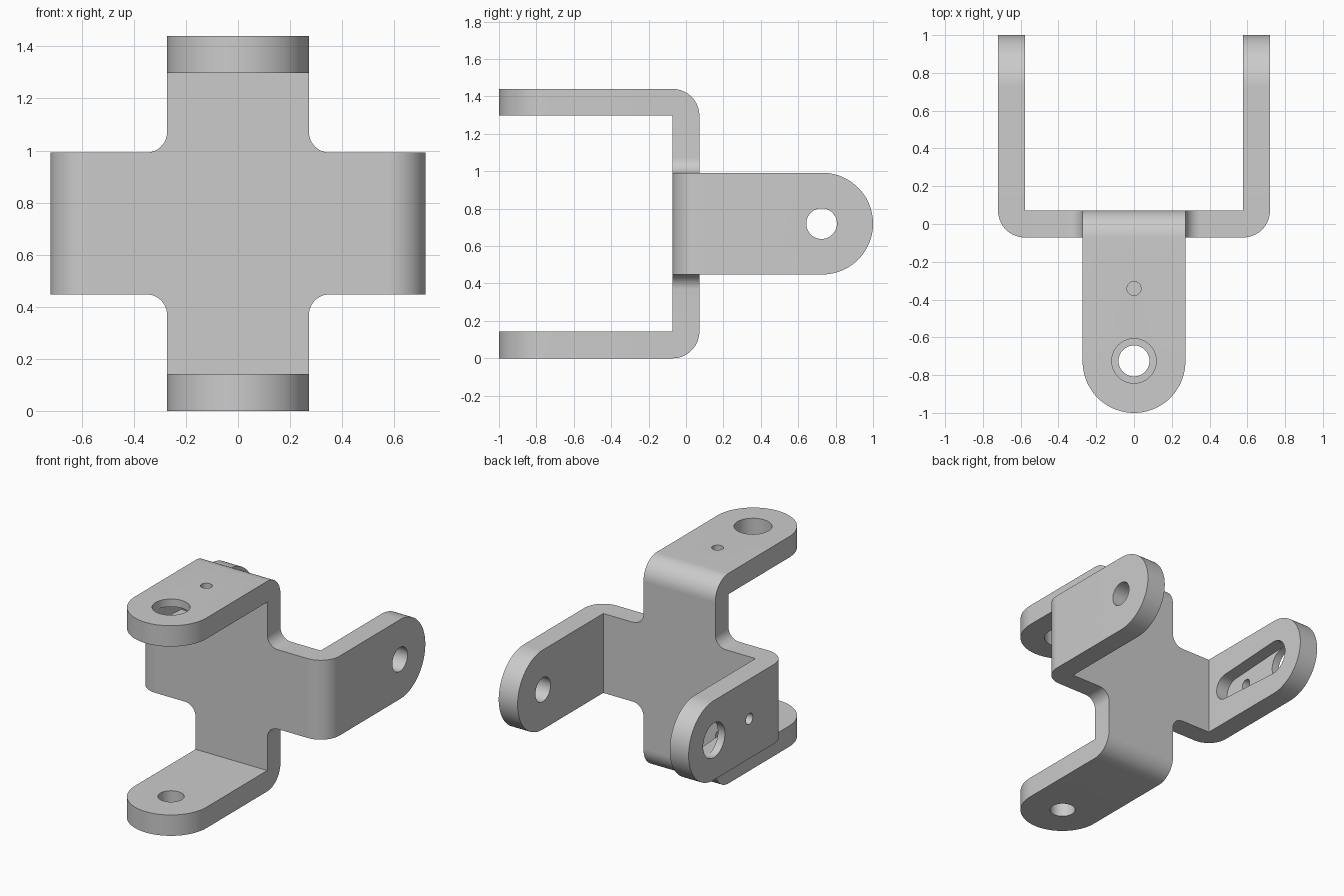
import bpy, bmesh
from math import pi, sin, cos, radians
from mathutils import Matrix, Vector

cube = bpy.data.objects.get("Cube")
if cube:
    bpy.data.objects.remove(cube, do_unlink=True)

HALF = 0.72       # centre to the outer face of each tab
THICK = 0.143     # sheet thickness
WIDTH = 0.272     # half width of every arm
INNER = HALF - THICK
HOLE_Y = 0.725    # pivot position along a tab
FILLET = 0.08
X, Y, Z = Vector((1, 0, 0)), Vector((0, 1, 0)), Vector((0, 0, 1))

grey = bpy.data.materials.new("bracket_grey")
grey.use_nodes = True
COLOUR = (0.6, 0.6, 0.6, 1)
grey.diffuse_color = COLOUR
grey.node_tree.nodes["Principled BSDF"].inputs["Base Color"].default_value = COLOUR


def arc(cx, cy, r, start, end, steps):
    angles = [radians(start + (end - start) * i / steps) for i in range(steps + 1)]
    return [(cx + r * cos(a), cy + r * sin(a)) for a in angles]


def circle(cy, r, steps=48):
    return arc(0, cy, r, 0, 360, steps)[:-1]


def frame(x, y, z):
    """Matrix whose axes are the given directions."""
    return Matrix((x, y, z)).transposed()


def prism(outline, low, high, axes=None):
    """Extrude an outline along local z, then turn it to the given axes."""
    bm = bmesh.new()
    base = bm.faces.new([bm.verts.new((p[0], p[1], low)) for p in outline])
    moved = bmesh.ops.extrude_face_region(bm, geom=[base])["geom"]
    bmesh.ops.translate(bm, vec=(0, 0, high - low),
                        verts=[v for v in moved if isinstance(v, bmesh.types.BMVert)])
    if axes:
        bm.transform(axes.to_4x4())
    bmesh.ops.recalc_face_normals(bm, faces=bm.faces)
    return bm


def make_object(name, bm):
    mesh = bpy.data.meshes.new(name)
    bm.to_mesh(mesh)
    bm.free()
    mesh.materials.append(grey)
    obj = bpy.data.objects.new(name, mesh)
    bpy.context.collection.objects.link(obj)
    return obj


def cut(obj, cutter_bm):
    """Subtract a solid and bake the result."""
    cutter = make_object("cutter", cutter_bm)
    cutter.hide_render = True
    mod = obj.modifiers.new("cut", "BOOLEAN")
    mod.operation, mod.solver, mod.object = "DIFFERENCE", "EXACT", cutter
    graph = bpy.context.evaluated_depsgraph_get()
    mesh = bpy.data.meshes.new_from_object(obj.evaluated_get(graph))
    obj.modifiers.clear()
    obj.data = mesh
    bpy.data.objects.remove(cutter, do_unlink=True)


def finish(obj, turn):
    obj.data.transform(Matrix.Translation((0, 0, HALF)) @ turn.to_4x4())
    obj.data.shade_smooth()
    obj.data.set_sharp_from_angle(angle=radians(30))


def arm(name, turn, horn_mount):
    """Bent arm: tab along local y, outward along local z."""
    h = THICK / 2
    profile = arc(h, INNER, THICK, 180, 90, 16) + [(1, HALF), (1, INNER), (h, INNER)]
    bm = prism(profile, -WIDTH, WIDTH, frame(Y, Z, X))
    # Round the tip into a half circle
    tip = [e for e in bm.edges if all(v.co.y > 0.99 for v in e.verts)
           and abs(e.verts[0].co.z - e.verts[1].co.z) > 0.1]
    bmesh.ops.bevel(bm, geom=tip, offset=WIDTH - 0.0001, segments=24,
                    profile=0.5, affect="EDGES")
    bmesh.ops.remove_doubles(bm, verts=bm.verts, dist=0.001)
    obj = make_object(name, bm)
    if horn_mount:
        # Tapered recess on the inner face, pivot hole and small screw hole
        slot = arc(0, HOLE_Y, 0.119, 0, 180, 24) + arc(0, 0.24, 0.09, 180, 360, 24)
        cut(obj, prism(slot, INNER - 0.1, INNER + 0.09))
        cut(obj, prism(circle(HOLE_Y, 0.118), INNER - 0.2, HALF + 0.1))
        cut(obj, prism(circle(0.342, 0.037, 32), INNER - 0.2, HALF + 0.1))
    else:
        cut(obj, prism(circle(HOLE_Y, 0.082), INNER - 0.2, HALF + 0.1))
    finish(obj, turn)


# Cross-shaped centre plate with filleted inner corners
outline = []
for k in range(4):
    c, s = round(cos(k * pi / 2)), round(sin(k * pi / 2))
    corner = WIDTH + FILLET
    quadrant = [(INNER, WIDTH)] + arc(corner, corner, FILLET, 270, 180, 12) + [(WIDTH, INNER)]
    outline += [(x * c - y * s, x * s + y * c) for x, y in quadrant]
plate = make_object("cross_plate", prism(outline, -THICK / 2, THICK / 2))
finish(plate, frame(X, Z, -Y))

# Upper and lower arms reach forward, side arms reach back
arm("top_arm", frame(-X, -Y, Z), True)
arm("bottom_arm", frame(X, -Y, -Z), False)
arm("left_arm", frame(-Z, Y, X), False)
arm("right_arm", frame(Z, Y, -X), True)
